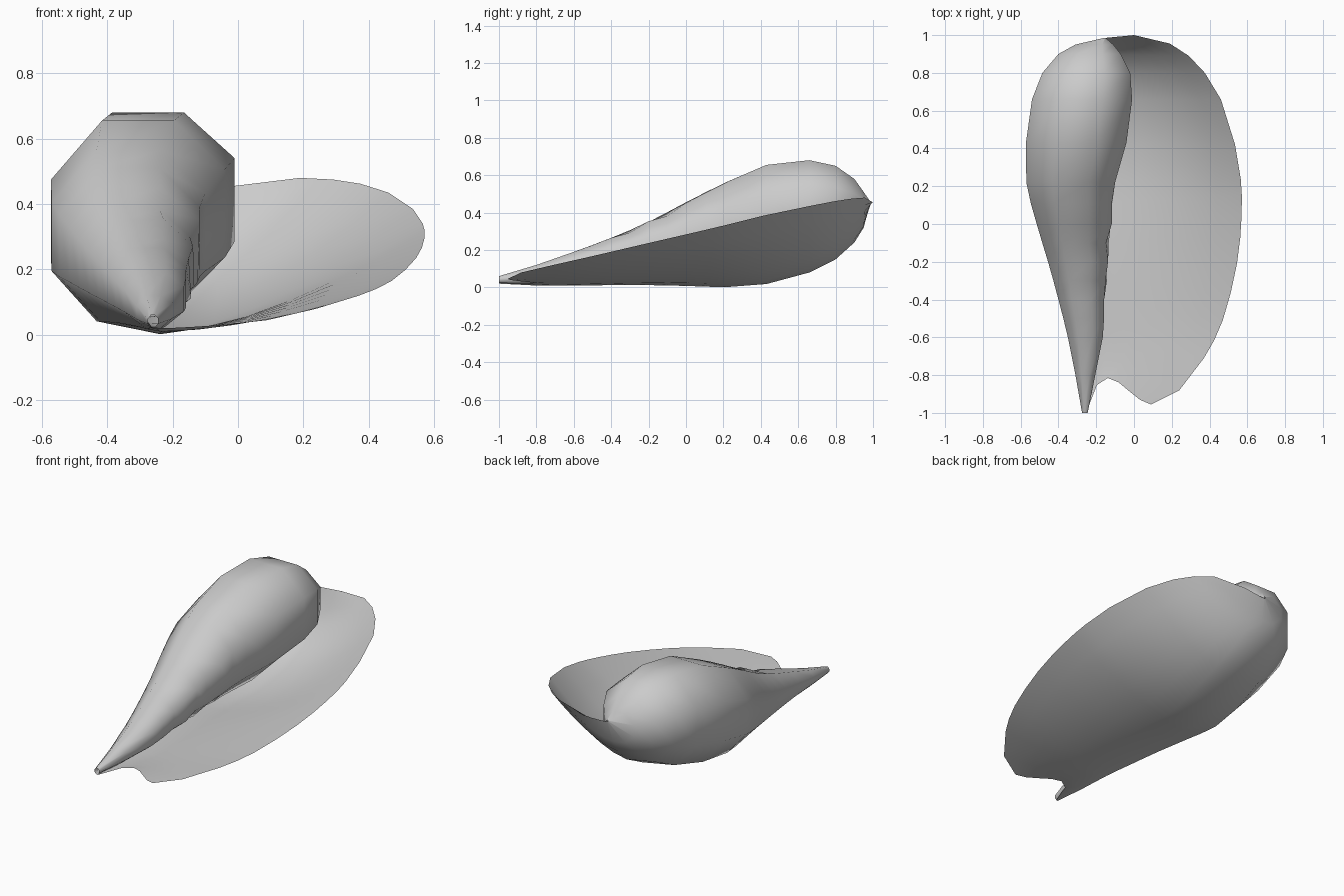
import bpy
from math import sin, cos, pi, radians, exp

if "Cube" in bpy.data.objects:
    bpy.data.objects.remove(bpy.data.objects["Cube"])

# Stations along the coil: y, left, right, bottom, top | lip x, y, z
stations = [
    (-1.00, -.275, -.245, .02, .06, .09, -.955, .045),
    (-.80, -.31, -.205, .01, .12, .24, -.88, .08),
    (-.60, -.35, -.165, .01, .19, .37, -.71, .12),
    (-.40, -.40, -.155, .012, .265, .47, -.51, .165),
    (-.20, -.455, -.135, .012, .35, .545, -.21, .235),
    (.00, -.515, -.12, .008, .455, .57, .05, .295),
    (.22, -.57, -.10, .002, .565, .565, .24, .34),
    (.43, -.572, -.04, .018, .655, .535, .42, .385),
    (.66, -.54, -.01, .08, .68, .46, .66, .435),
    (.80, -.485, -.02, .15, .65, .375, .80, .462),
    (.90, -.40, -.07, .24, .58, .29, .89, .475),
    (.95, -.31, -.11, .32, .51, .19, .955, .48),
    (.985, -.16, -.15, .45, .46, .00, 1.0, .455),
]
FLAP = 6
COIL = 11                                # 45 degree steps, tightening inside
LIFT = {1: .07, 2: .05, 3: .01, 6: .06, 7: .05, 8: .03}   # tilt of the octagon


def spline(a, b, c, d, t):
    """Smooth in-between of stations b and c."""
    return [q + .5 * t * (r - p + t * (2 * p - 5 * q + 4 * r - s + t * (3 * (q - r) + s - p)))
            for p, q, r, s in zip(a, b, c, d)]


def section(st):
    y, xl, xr, zb, zt, lx, ly, lz = st
    notch = .17 * exp(-3.8 * (y + 1))
    k = cos(radians(22.5))
    cx, cz = (xl + xr) / 2, (zb + zt) / 2
    rx, rz = (xr - xl) / 2 / k, (zt - zb) / 2 / k
    pts = []
    # flared lip, from the free edge in to the underside of the coil
    x0 = cx + rx * cos(radians(292.5))
    for j in range(FLAP):
        f = 1 - j / FLAP
        pts.append((x0 + (lx - x0) * f,
                    y + (ly - y) * f + notch * sin(pi * f ** .6) ** 1.5,
                    zb + (lz - zb) * f ** 1.6))
    # coil: under, left, over, right, then inside
    for j in range(COIL):
        a = radians(292.5 - 45 * j)
        s = 1 - .1 * max(0, j - 7)
        # slanting folds on the inner side of the narrow part
        if j in (5, 6, 7, 8):
            fold = sin(26 * y + 1.3 * j) - .7
            s *= 1 + .08 * fold * exp(-((y + .17) / .2) ** 2)
        pts.append((cx + rx * s * cos(a), y,
                    cz + rz * s * sin(a) + LIFT.get(j, 0) * (zt - zb)))
    return pts


# Add in-between sections where the folds run
rows = []
for i, st in enumerate(stations):
    rows.append(st)
    if 2 <= i <= 5:
        rows.append(spline(*stations[i - 1:i + 3], .5))

verts = [p for st in rows for p in section(st)]
n = FLAP + COIL
faces = [(i * n + j, i * n + j + 1, (i + 1) * n + j + 1, (i + 1) * n + j)
         for i in range(len(rows) - 1) for j in range(n - 1)]

# Shell: one rolled sheet
mesh = bpy.data.meshes.new("rolled_shell")
mesh.from_pydata(verts, [], faces)
mesh.update()
shell = bpy.data.objects.new("rolled_shell", mesh)
bpy.context.collection.objects.link(shell)
for p in mesh.polygons:
    p.use_smooth = True
